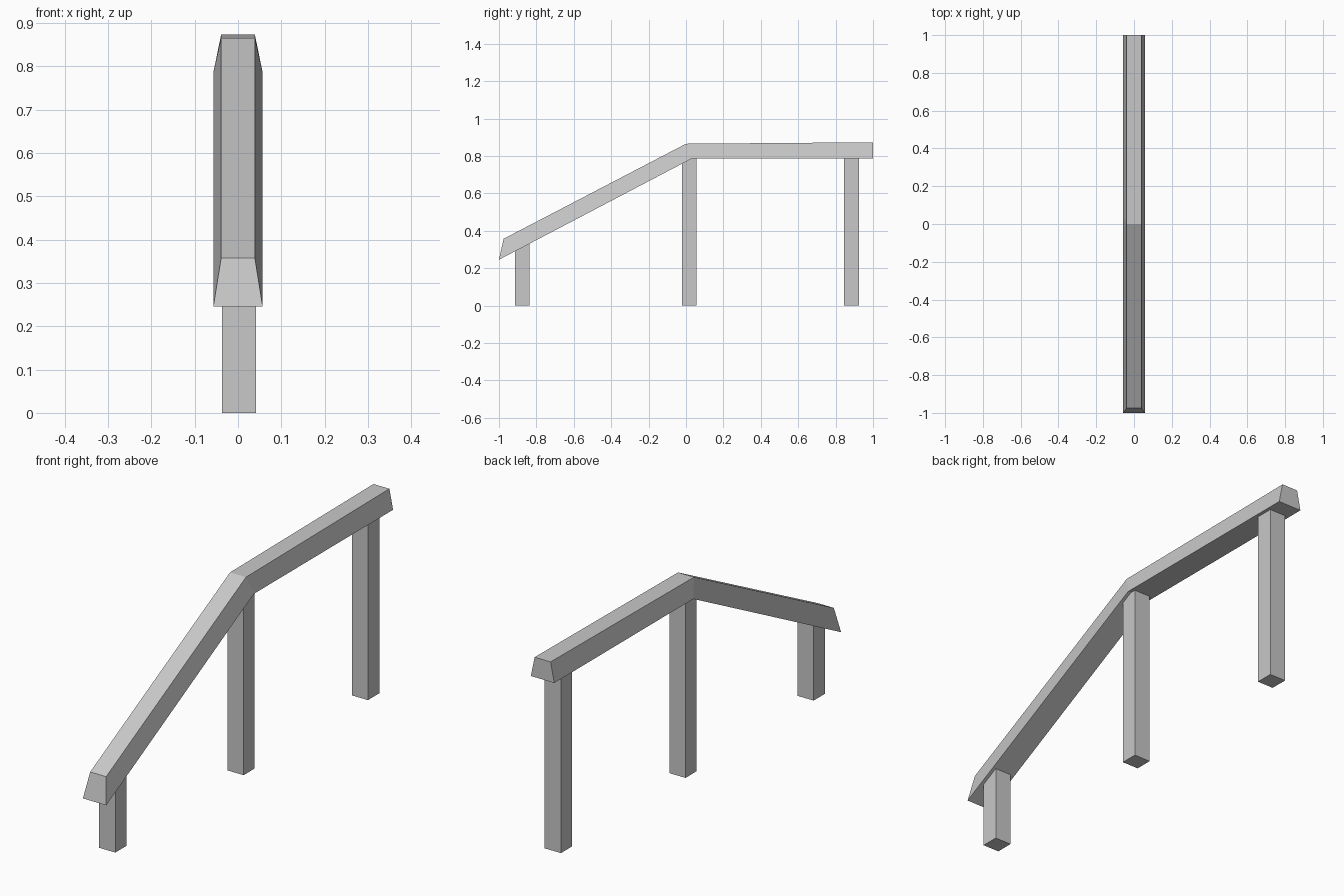
import bpy
import bmesh

cube = bpy.data.objects.get("Cube")
if cube:
    bpy.data.objects.remove(cube, do_unlink=True)

grey = bpy.data.materials.new("plain grey")
grey.use_nodes = True
grey.diffuse_color = (0.58, 0.58, 0.58, 1)
grey.node_tree.nodes["Principled BSDF"].inputs["Base Color"].default_value = grey.diffuse_color


def loft(name, sections):
    """Join a row of four-cornered sections into a closed solid."""
    bm = bmesh.new()
    rings = [[bm.verts.new(p) for p in section] for section in sections]
    for a, b in zip(rings, rings[1:]):
        for i in range(4):
            j = (i + 1) % 4
            bm.faces.new((a[i], a[j], b[j], b[i]))
    bm.faces.new(rings[0])
    bm.faces.new(rings[-1])
    bmesh.ops.recalc_face_normals(bm, faces=bm.faces)
    mesh = bpy.data.meshes.new(name)
    bm.to_mesh(mesh)
    bm.free()
    mesh.materials.append(grey)
    obj = bpy.data.objects.new(name, mesh)
    bpy.context.collection.objects.link(obj)


# Handrail: tapered section, wide underside and narrow top, bent at the middle
WIDE, NARROW = 0.057, 0.039
FRONT, BEND, BACK = (-1.0, 0.245), (0.03, 0.785), (1.0, 0.785)
TOPS = [(-0.975, 0.357), (0.0, 0.865), (1.0, 0.873)]
loft("handrail", [
    [(-WIDE, *low), (WIDE, *low), (NARROW, *top), (-NARROW, *top)]
    for low, top in zip((FRONT, BEND, BACK), TOPS)
])


def underside(y):
    slope = (BEND[1] - FRONT[1]) / (BEND[0] - FRONT[0])
    return min(BEND[1], FRONT[1] + slope * (y - FRONT[0]))


# Square posts, cut to the underside of the rail and sunk slightly into it
LEFT, RIGHT, SINK = 0.042, -0.037, 0.01
for name, y0, y1 in (("front_post", -0.915, -0.837),
                     ("middle_post", -0.021, 0.056),
                     ("back_post", 0.846, 0.925)):
    corners = [(RIGHT, y0), (LEFT, y0), (LEFT, y1), (RIGHT, y1)]
    loft(name, [[(x, y, 0) for x, y in corners],
                [(x, y, underside(y) + SINK) for x, y in corners]])
